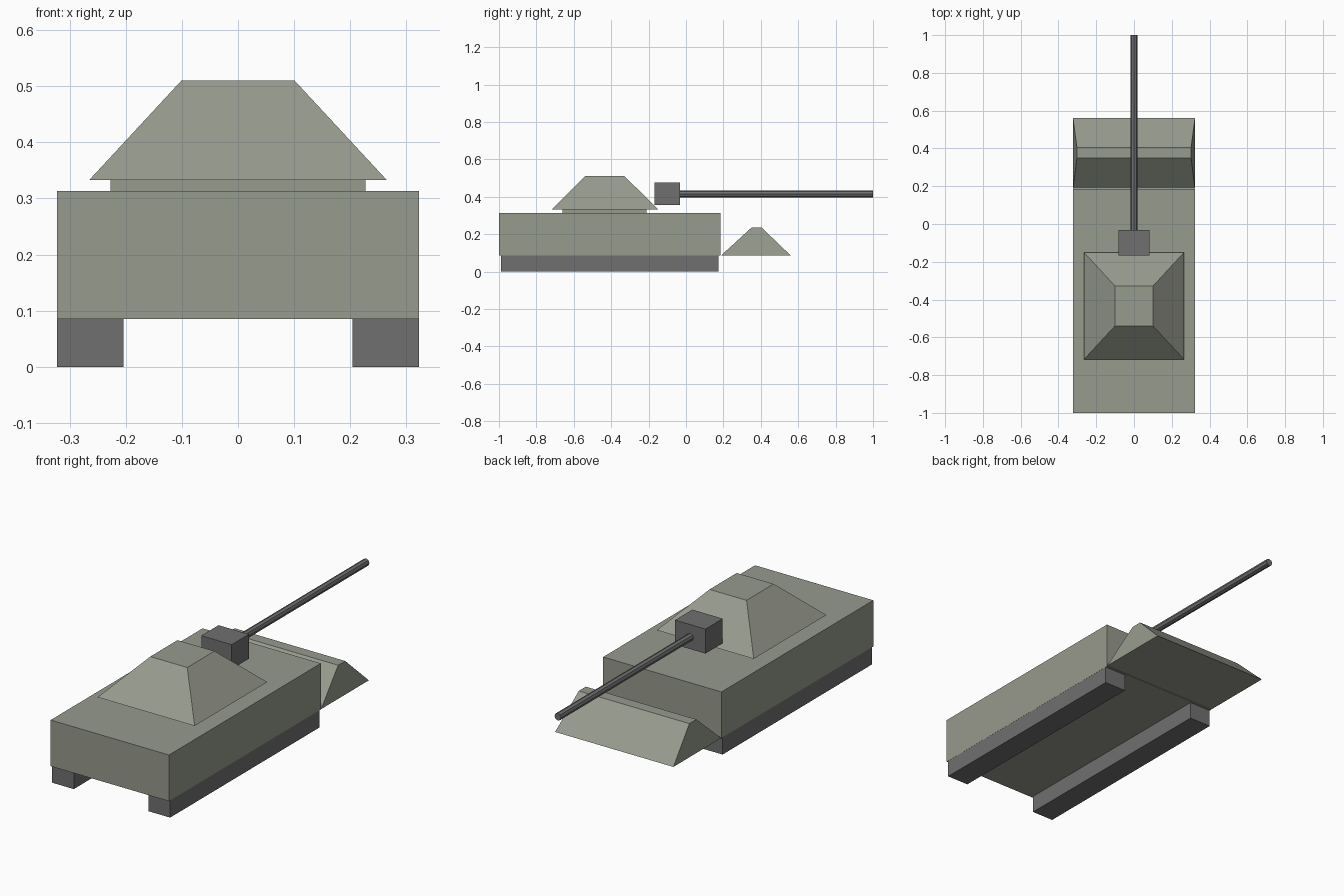
import bpy
import bmesh
import math

cube = bpy.data.objects.get("Cube")
if cube:
    bpy.data.objects.remove(cube, do_unlink=True)


def make_material(name, color):
    mat = bpy.data.materials.new(name)
    mat.use_nodes = True
    mat.diffuse_color = color
    mat.node_tree.nodes["Principled BSDF"].inputs["Base Color"].default_value = color
    return mat


olive = make_material("olive grey", (0.31, 0.325, 0.27, 1))
dark = make_material("dark grey", (0.16, 0.16, 0.16, 1))


def add_object(name, bm, mat):
    bmesh.ops.recalc_face_normals(bm, faces=bm.faces)
    mesh = bpy.data.meshes.new(name)
    bm.to_mesh(mesh)
    bm.free()
    mesh.materials.append(mat)
    obj = bpy.data.objects.new(name, mesh)
    bpy.context.collection.objects.link(obj)
    return obj


def frustum(name, mat, z, bottom, top=None):
    """Box between two heights; bottom and top are (x0, x1, y0, y1)."""
    bm = bmesh.new()
    bmesh.ops.create_cube(bm, size=2)
    for v in bm.verts:
        upper = v.co.z > 0
        x0, x1, y0, y1 = (top or bottom) if upper else bottom
        v.co = (x1 if v.co.x > 0 else x0, y1 if v.co.y > 0 else y0, z[upper])
    return add_object(name, bm, mat)


# Hull and tracks
frustum("hull", olive, (0.085, 0.313), (-0.323, 0.323, -1, 0.185))
frustum("left_track", dark, (0, 0.086), (0.204, 0.3225, -0.99, 0.175))
frustum("right_track", dark, (0, 0.086), (-0.3225, -0.204, -0.99, 0.175))

# Sloped wedge at the gun end
frustum("wedge", olive, (0.086, 0.235),
        (-0.323, 0.323, 0.187, 0.56), (-0.302, 0.302, 0.35, 0.405))

# Turret
frustum("turret_ring", olive, (0.313, 0.334), (-0.227, 0.227, -0.66, -0.21))
frustum("turret", olive, (0.333, 0.51),
        (-0.265, 0.265, -0.717, -0.15), (-0.101, 0.101, -0.54, -0.328))

# Gun
frustum("gun_mount", dark, (0.355, 0.476), (-0.083, 0.083, -0.168, -0.033))
bm = bmesh.new()
bmesh.ops.create_cone(bm, cap_ends=True, segments=8,
                      radius1=0.018, radius2=0.018, depth=1.05)
barrel = add_object("gun_barrel", bm, dark)
barrel.rotation_euler.x = math.pi / 2
barrel.location = (0, 0.475, 0.415)
